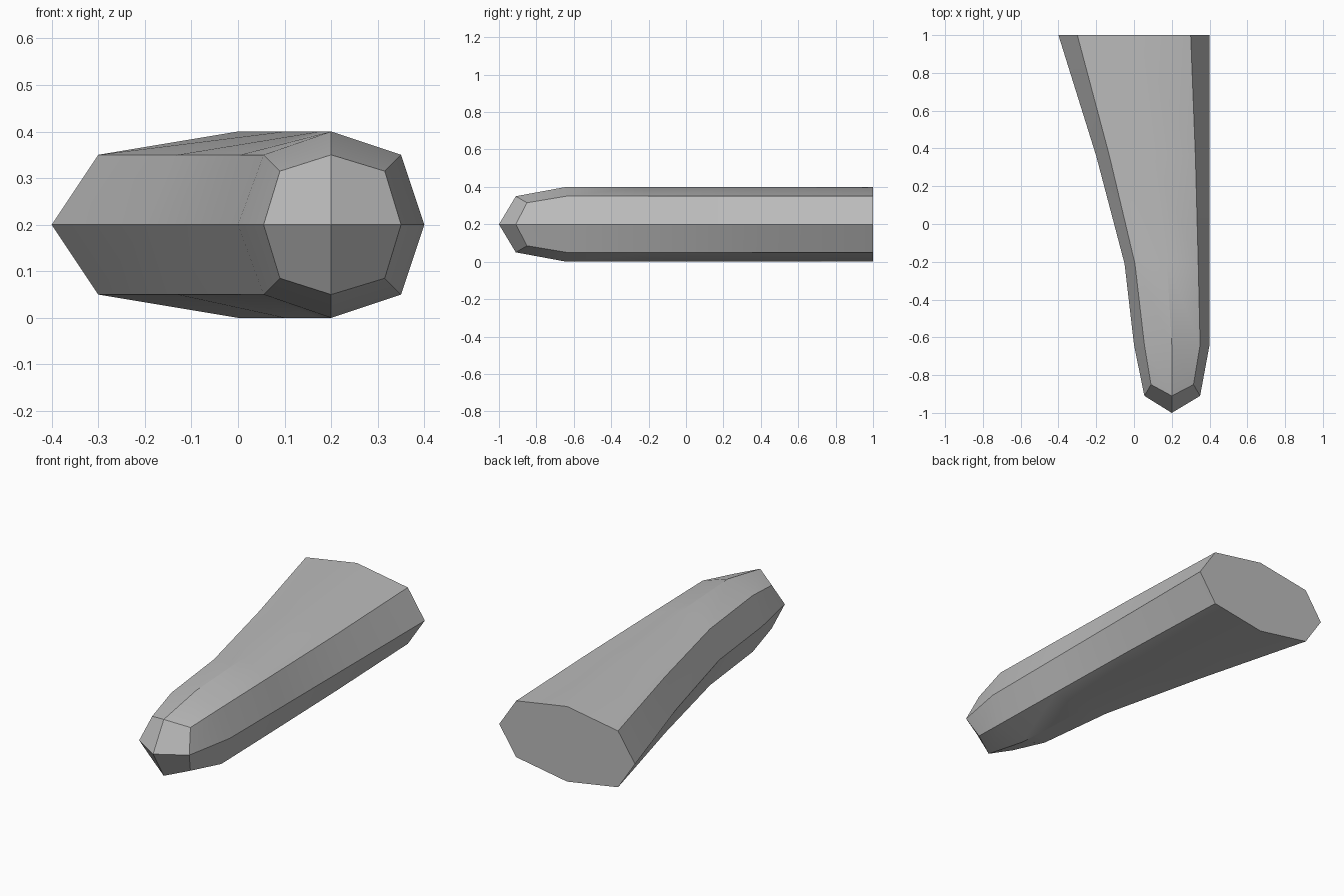
import bpy
import bmesh
import math

# Remove the default cube
cube = bpy.data.objects.get("Cube")
if cube:
    bpy.data.objects.remove(cube, do_unlink=True)

# Single plain grey material
GREY = (0.5, 0.5, 0.5, 1.0)
mat = bpy.data.materials.new("plain grey")
mat.use_nodes = True
mat.diffuse_color = GREY
mat.node_tree.nodes["Principled BSDF"].inputs["Base Color"].default_value = GREY

MID = 0.2  # height of the symmetry plane


def ring(bm, pts):
    """Eight-sided ring: five upper points left to right, mirrored below."""
    upper = [bm.verts.new((x, y, MID + h)) for x, y, h in pts]
    lower = [bm.verts.new((x, y, MID - h)) for x, y, h in pts[3:0:-1]]
    return upper + lower


def section(bm, y, xs):
    return ring(bm, [(x, y, h) for x, h in zip(xs, (0, 0.15, 0.2, 0.15, 0))])


bm = bmesh.new()

# Body sections: side, shoulder, crown, shoulder, side
rings = [
    section(bm, 1.00, (-0.40, -0.30, 0.00, 0.30, 0.40)),
    section(bm, 0.36, (-0.20, -0.13, 0.10, 0.325, 0.40)),
    section(bm, -0.21, (-0.05, 0.005, 0.175, 0.34, 0.40)),
    section(bm, -0.64, (0.00, 0.055, 0.20, 0.35, 0.40)),
    # Rim of the rounded nose
    ring(bm, [(0.055, -0.91, 0), (0.09, -0.85, 0.115), (0.20, -0.91, 0.15),
              (0.315, -0.85, 0.115), (0.35, -0.91, 0)]),
]
for a, b in zip(rings, rings[1:]):
    for i in range(8):
        j = (i + 1) % 8
        bm.faces.new((a[i], a[j], b[j], b[i]))

# Flat back cap
bm.faces.new(rings[0])

# Nose: four quads meeting at the tip
tip = bm.verts.new((0.20, -1.0, MID))
nose = rings[-1]
for i in range(0, 8, 2):
    bm.faces.new((tip, nose[i], nose[i + 1], nose[(i + 2) % 8]))

bmesh.ops.recalc_face_normals(bm, faces=bm.faces)
mesh = bpy.data.meshes.new("tapered_body")
bm.to_mesh(mesh)
bm.free()
mesh.materials.append(mat)
body = bpy.data.objects.new("tapered_body", mesh)
bpy.context.collection.objects.link(body)

# Smooth shading with sharp ridges
bpy.ops.object.select_all(action='DESELECT')
body.select_set(True)
bpy.context.view_layer.objects.active = body
bpy.ops.object.shade_smooth_by_angle(angle=math.radians(30))
